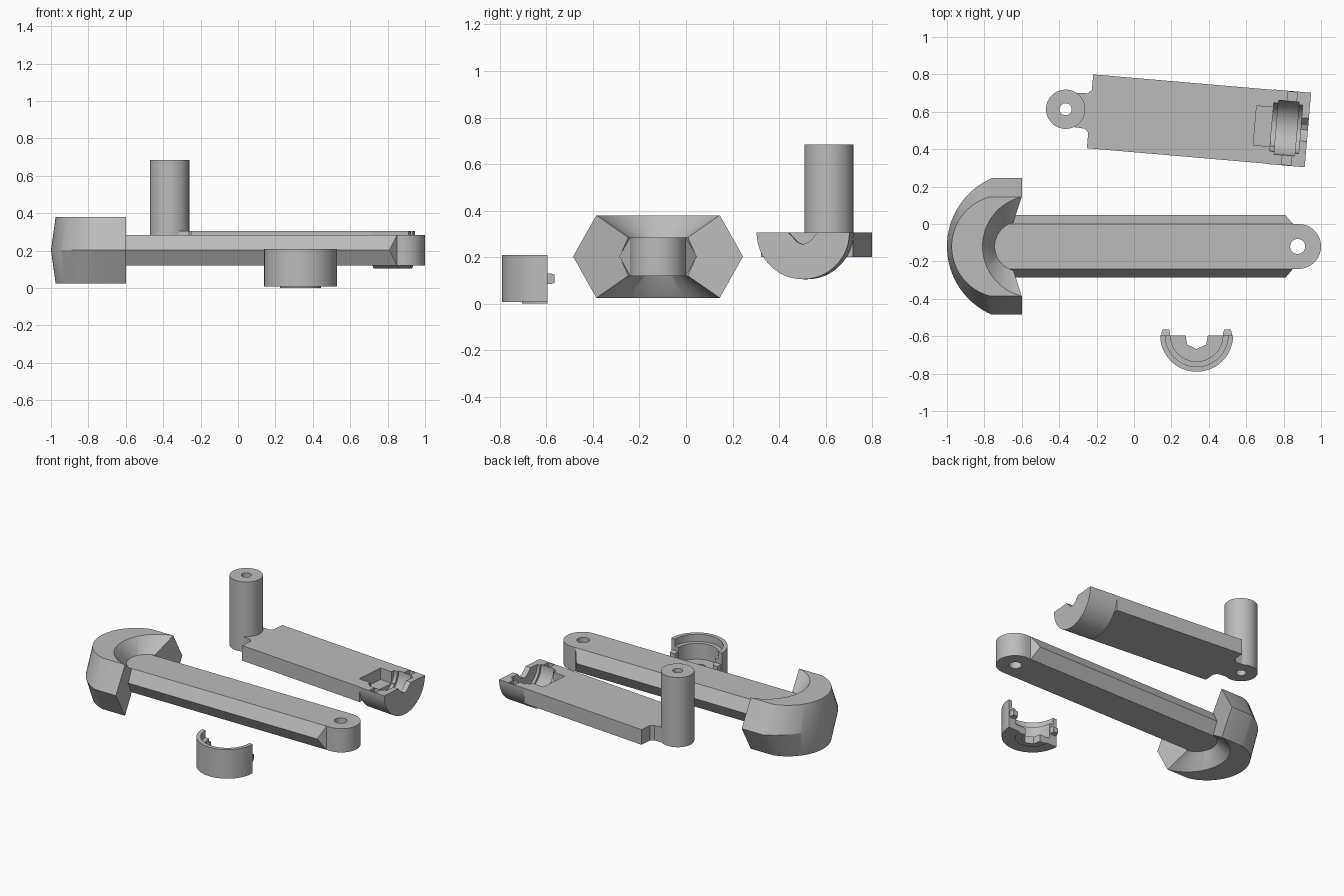
import bpy, bmesh
from math import sin, cos, pi, asin, radians
from mathutils import Matrix, Vector

cube = bpy.data.objects.get("Cube")
if cube:
    bpy.data.objects.remove(cube, do_unlink=True)

grey = bpy.data.materials.new("light_grey")
grey.use_nodes = True
grey.diffuse_color = (0.5, 0.5, 0.5, 1)
grey.node_tree.nodes["Principled BSDF"].inputs["Base Color"].default_value = (0.5, 0.5, 0.5, 1)


def finish(name, bm, matrix=Matrix()):
    bmesh.ops.remove_doubles(bm, verts=bm.verts, dist=0.0001)
    bmesh.ops.recalc_face_normals(bm, faces=bm.faces)
    bm.transform(matrix)
    mesh = bpy.data.meshes.new(name)
    bm.to_mesh(mesh)
    bm.free()
    mesh.materials.append(grey)
    obj = bpy.data.objects.new(name, mesh)
    bpy.context.collection.objects.link(obj)
    return obj


def loft(name, sections, matrix=Matrix()):
    """Skin a list of closed sections and cap both ends."""
    bm = bmesh.new()
    rows = [[bm.verts.new(p) for p in s] for s in sections]
    n = len(rows[0])
    for a, b in zip(rows, rows[1:]):
        for i in range(n):
            j = (i + 1) % n
            bm.faces.new((a[i], a[j], b[j], b[i]))
    bm.faces.new(rows[0])
    bm.faces.new(rows[-1])
    return finish(name, bm, matrix)


def upright(name, outline, z0, z1, matrix=Matrix()):
    return loft(name, [[(x, y, z) for x, y in outline] for z in (z0, z1)], matrix)


def lengthwise(name, profile, x0, x1, matrix=Matrix()):
    return loft(name, [[(x, y, z) for y, z in profile] for x in (x0, x1)], matrix)


def arc(cx, cy, r, a0, a1, n=32):
    return [(cx + r * cos(radians(a0 + (a1 - a0) * i / n)),
             cy + r * sin(radians(a0 + (a1 - a0) * i / n))) for i in range(n + 1)]


def circle(cx, cy, r, n=48):
    return arc(cx, cy, r, 0, 360, n)[:-1]


def rect(x0, x1, y0, y1):
    return [(x0, y0), (x1, y0), (x1, y1), (x0, y1)]


def cut(obj, *cutters):
    for c in cutters:
        c.hide_render = True
        mod = obj.modifiers.new("cut", 'BOOLEAN')
        mod.operation, mod.solver, mod.object = 'DIFFERENCE', 'EXACT', c
    bpy.context.view_layer.update()
    result = bpy.data.meshes.new_from_object(obj.evaluated_get(bpy.context.evaluated_depsgraph_get()))
    obj.modifiers.clear()
    obj.data = result
    for c in cutters:
        bpy.data.objects.remove(c, do_unlink=True)


# Long arm: flat bar with a round drilled end and a pointed ridge on each side
AY = Matrix.Translation((0, -0.12, 0))
bar = upright("arm_bar", [(-0.76, 0.12), (-0.76, -0.12)] + arc(0.88, 0, 0.12, -90, 90), 0.12, 0.285, AY)
cut(bar, upright("arm_hole_cutter", circle(0.875, 0, 0.04), 0, 0.5, AY))
for side, label in ((1, "left"), (-1, "right")):
    ends = [[(x, side * 0.12, 0.285), (m, side * 0.167, 0.203), (x, side * 0.12, 0.12)]
            for x, m in ((-0.76, -0.76), (0.85, 0.81))]
    loft("arm_ridge_" + label, ends, AY)


# Hook: C-shaped head with pointed outer rim and funnels above and below the arm
def bow(end, tip, half, t):
    d = end - tip
    r = (half * half + d * d) / (2 * d)
    a = t * asin(half / r)
    return tip + r - r * cos(a), r * sin(a)


STEPS = 32


def hook_section(i, straight=0):
    t = 2 * i / STEPS - 1
    top_in, top_out = bow(-0.6, -0.81, 0.265, t), bow(-0.77, -0.975, 0.265, t)
    rim, ledge = bow(-0.76, -1.0, 0.365, t), bow(-0.645, -0.745, 0.128, t)
    core = bow(-0.645, -0.72, 0.165, t)
    if straight:
        top_out, rim = (-0.6, top_out[1]), (-0.6, rim[1])
    levels = ((ledge, 0.285), (top_in, 0.38), (top_out, 0.38), (rim, 0.203),
              (top_out, 0.025), (top_in, 0.025), (ledge, 0.12), (core, 0.203))
    return [(x, y, z) for (x, y), z in levels]


loft("hook", [hook_section(0, 1)] + [hook_section(i) for i in range(STEPS + 1)]
     + [hook_section(STEPS, 1)], AY)

# Handle: slab with a neck, a drilled post and a half-round end shell
HM = Matrix.Translation((-0.235, 0.6025, 0)) @ Matrix.Rotation(radians(-4.9), 4, 'Z')
W = 0.198
slab = upright("handle_slab", [(0, -W), (0.965, -W), (0.965, W), (0, W), (0, 0.115), (-0.02, 0.095),
                               (-0.1, 0.09), (-0.1, -0.09), (-0.02, -0.095), (0, -0.115)],
               0.2, 0.305, HM)
post = upright("handle_post", circle(-0.131, 0, 0.105), 0.2, 0.685, HM)
cut(slab, upright("post_room_cutter", circle(-0.131, 0, 0.1), 0, 1, HM),
    upright("slot_cutter", rect(0.885, 1, -0.105, 0.105), 0.225, 0.4, HM))
cut(post, upright("post_hole_cutter", circle(-0.131, 0, 0.032), 0, 1, HM))

shell = lengthwise("handle_end_shell", arc(0, 0.305, 0.2, 180, 360), 0.965, 1.169, HM)


def trough(r):
    return [(-r, 0.4)] + arc(0, 0.305, r, 180, 360) + [(r, 0.4)]


notch = [(-0.062, 0.4), (-0.062, 0.305), (-0.025, 0.265), (0, 0.255), (0.025, 0.265), (0.062, 0.305), (0.062, 0.4)]
cut(shell, lengthwise("cavity_cutter", trough(0.13), 0.975, 1.13, HM),
    lengthwise("groove_cutter", trough(0.145), 1.0, 1.11, HM),
    lengthwise("notch_cutter", notch, 1.1, 1.2, HM),
    upright("slot_end_cutter", rect(0.95, 1, -0.105, 0.105), 0.225, 0.4, HM),
    *[upright("socket_cutter", rect(1.045, 1.095, s * 0.17 - 0.025, s * 0.17 + 0.025), 0.265, 0.4, HM)
      for s in (-1, 1)])

# Half-round cap: floor with a notch, stepped wall and two pins
CM = Matrix.Translation((0.335, -0.595, 0))
key = [(0.06, 0), (0.05, -0.05), (0, -0.073), (-0.05, -0.05), (-0.06, 0)]
for name, outer, inner, z0, z1 in (
        ("cap_foot", 0.11, key, 0, 0.008),
        ("cap_floor", 0.195, key, 0.008, 0.05),
        ("cap_wall", 0.195, arc(0, 0, 0.14, 360, 180), 0.05, 0.16),
        ("cap_lip", 0.195, arc(0, 0, 0.168, 360, 180), 0.16, 0.21)):
    upright(name, arc(0, 0, outer, 180, 360) + inner, z0, z1, CM)
for s, label in ((1, "left"), (-1, "right")):
    tip = [[(s * 0.165 + x, y, 0.107 + z) for x, z in rect(-w, w, -w, w)]
           for y, w in ((-0.02, 0.023), (0.012, 0.023), (0.03, 0.018))]
    loft("cap_pin_" + label, tip, CM)

# Smooth the round walls, keep the edges sharp
bpy.ops.object.select_all(action='DESELECT')
for obj in bpy.context.scene.objects:
    if obj.type == 'MESH':
        obj.select_set(True)
        bpy.context.view_layer.objects.active = obj
bpy.ops.object.shade_smooth_by_angle(angle=radians(25))
